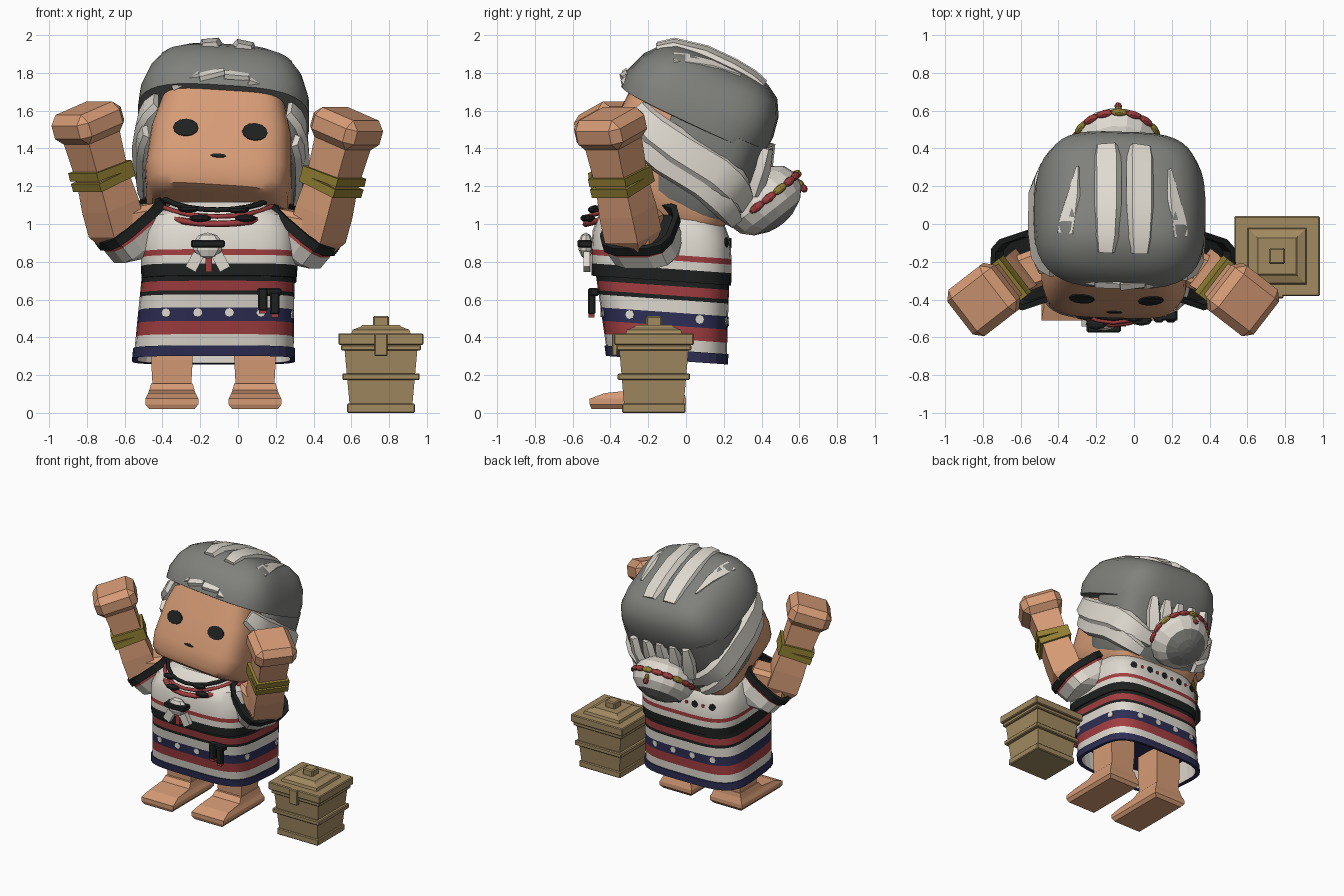
import bpy, bmesh
from math import sin, cos, pi, radians, copysign
from mathutils import Vector, Matrix

if "Cube" in bpy.data.objects:
    bpy.data.objects.remove(bpy.data.objects["Cube"])

# Materials
MATS = {}
for key, rgb in dict(skin=(213, 154, 117), white=(222, 217, 207), grey=(127, 127, 123),
                     tan=(160, 137, 97), red=(160, 64, 66), navy=(50, 50, 86),
                     black=(36, 38, 38), gold=(144, 126, 54)).items():
    col = [(c / 255) ** 2.2 for c in rgb] + [1]
    m = bpy.data.materials.new(key)
    m.use_nodes = True
    m.diffuse_color = col
    m.node_tree.nodes["Principled BSDF"].inputs["Base Color"].default_value = col
    MATS[key] = m

V = Vector


def finish(name, bm, mats, matrix=Matrix.Identity(4), smooth=False):
    bm.transform(matrix)
    bmesh.ops.recalc_face_normals(bm, faces=bm.faces)
    mesh = bpy.data.meshes.new(name)
    bm.to_mesh(mesh)
    bm.free()
    for k in mats:
        mesh.materials.append(MATS[k])
    ob = bpy.data.objects.new(name, mesh)
    bpy.context.collection.objects.link(ob)
    if smooth:
        bpy.ops.object.select_all(action='DESELECT')
        ob.select_set(True)
        bpy.context.view_layer.objects.active = ob
        bpy.ops.object.shade_smooth_by_angle(angle=radians(35))


def loft(name, rings, bands, matrix=Matrix.Identity(4), smooth=False, start=True, end=True):
    """Skin a list of rings; bands gives one colour, or one per gap."""
    bm = bmesh.new()
    bands = [bands] * (len(rings) - 1) if isinstance(bands, str) else bands
    mats = list(dict.fromkeys(bands))
    rows = [[bm.verts.new(p) for p in r] for r in rings]
    n = len(rows[0])
    for a, b, k in zip(rows, rows[1:], bands):
        for i in range(n):
            j = (i + 1) % n
            bm.faces.new((a[i], a[j], b[j], b[i])).material_index = mats.index(k)
    if start:
        bm.faces.new(rows[0]).material_index = mats.index(bands[0])
    if end:
        bm.faces.new(rows[-1]).material_index = mats.index(bands[-1])
    finish(name, bm, mats, matrix, smooth)


def oval(t, cx, cy, hx, hy, p):
    return (cx + hx * copysign(abs(cos(t)) ** p, cos(t)), cy + hy * copysign(abs(sin(t)) ** p, sin(t)))


def ring(cx, cy, hx, hy, z, n=32, p=0.5, slope=0.0):
    pts = [oval(2 * pi * (i + 0.5) / n, cx, cy, hx, hy, p) for i in range(n)]
    return [V((x, y, z - slope * (y + 0.12))) for x, y in pts]


def square(cx, cy, hx, hy, z):
    return ring(cx, cy, hx, hy, z, 4, 0)


def box(name, mat, size, matrix, bevel=0.0):
    bm = bmesh.new()
    bmesh.ops.create_cube(bm, size=1)
    bm.transform(Matrix.Diagonal((*size, 1)))
    if bevel:
        bmesh.ops.bevel(bm, geom=bm.edges[:], offset=bevel, segments=1, affect='EDGES')
    finish(name, bm, [mat], matrix)


def disc(name, mat, matrix, rx, ry, segs=12):
    bm = bmesh.new()
    bmesh.ops.create_cone(bm, cap_ends=True, segments=segs, radius1=1, radius2=1, depth=0.009)
    finish(name, bm, [mat], matrix @ Matrix.Diagonal((rx, ry, 1, 1)))


def bead(name, mat, matrix, sx, sy, sz):
    bm = bmesh.new()
    bmesh.ops.create_uvsphere(bm, u_segments=8, v_segments=5, radius=1)
    finish(name, bm, [mat], matrix @ Matrix.Diagonal((sx, sy, sz, 1)))


def at(*p):
    return Matrix.Translation(p)


def aim(p, d):
    return at(*p) @ V(d).to_track_quat('Z', 'Y').to_matrix().to_4x4()


SL = 0.07  # forward lean of the clothing


# Skirt: striped, open at the bottom, pale lining
def skirt_ring(z, grow=0.0):
    k = (z - 0.27) / 0.45
    return (-0.13 + 0.025 * k, -0.1 - 0.025 * k, 0.425 - 0.02 * k + grow, 0.315 + 0.04 * k + grow, z)


skirt = [(0.285, "navy"), (0.335, "white"), (0.395, "red"), (0.465, "navy"), (0.535, "white"),
         (0.603, "black"), (0.625, "red"), (0.675, "black"), (0.73, None)]
loft("skirt", [ring(*skirt_ring(z), slope=SL) for z, _ in skirt], [c for _, c in skirt[:-1]],
     smooth=True, start=False)
loft("skirt_hem", [ring(*skirt_ring(z, g), slope=SL) for z, g in
                   ((0.285, -0.02), (0.28, 0.008), (0.335, 0.008), (0.335, 0))],
     "navy", start=False, end=False)
loft("skirt_lining", [ring(*skirt_ring(z, g), slope=SL) for z, g in
                      ((0.285, -0.02), (0.45, -0.02), (0.46, -0.1))], ["white", "navy"], start=False)

# Shirt: black hem, red stripe, sloping shoulders
shirt = [(0.70, 0.41, 0.37, "black"), (0.765, 0.415, 0.372, "white"), (0.81, 0.415, 0.372, "red"),
         (0.84, 0.415, 0.372, "white"), (0.94, 0.41, 0.365, "white"), (1.03, 0.37, 0.33, "white"),
         (1.10, 0.25, 0.24, None)]
loft("shirt", [ring(-0.1, -0.13, hx, hy, z, slope=SL) for z, hx, hy, _ in shirt],
     [r[3] for r in shirt[:-1]], smooth=True)


# Dots on the skirt and the back of the shirt
def dot(name, mat, args, x, side, r):
    cx, cy, hx, hy, z = args
    c = (x - cx) / hx
    y = cy + side * hy * (1 - c ** 4) ** 0.25
    n = V((c ** 3 / hx, side * (1 - c ** 4) ** 0.75 / hy, 0))
    disc(name, mat, aim((x, y, z - SL * (y + 0.12)), n), r, r, 8)


for side in (-1, 1):
    for i in range(5):
        dot("skirt_dot", "white", skirt_ring(0.508), -0.38 + 0.167 * i, side, 0.024)
for i in range(9):
    dot("back_dot", "red" if i % 2 else "black", (-0.1, -0.13, 0.41, 0.366, 0.925),
        -0.38 + 0.07 * i, 1, 0.014 if i % 2 else 0.026)

# Arms, sleeves, legs: mirrored
CX = -0.11
for s, label in ((-1, "right"), (1, "left")):
    def P(off, y, z):
        return V((CX + s * off, y, z - 0.015 * s))

    # Sleeve with striped cuff
    n = V((s * 0.6, -0.2, 0.77))
    ends = [(P(0.25, -0.14, 0.90), 0.14), (P(0.39, -0.20, 0.89), 0.18), (P(0.435, -0.235, 0.955), 0.187),
            (P(0.445, -0.237, 0.97), 0.188), (P(0.445, -0.237, 0.97), 0.202),
            (P(0.475, -0.247, 1.01), 0.202), (P(0.475, -0.247, 1.01), 0.172), (P(0.44, -0.235, 0.975), 0.165)]
    rings = []
    for c, r in ends:
        fr = aim(c, n)
        rings.append([fr @ q for q in ring(0, 0, r, r, 0, 12, 0.6)])
    loft(label + "_sleeve", rings, ["white", "white", "red"] + ["black"] * 4)

    # Bent arm, bracelets and fist
    elbow, hand = P(0.53, -0.28, 0.95), P(0.685, -0.40, 1.52)
    d = hand - elbow
    box(label + "_upper_arm", "skin", (0.2, 0.2, 0.3),
        aim(P(0.45, -0.25, 0.975), P(0.53, -0.28, 0.96) - P(0.32, -0.2, 1.0)), 0.03)
    fr = aim(elbow, d)
    loft(label + "_forearm", [square(0, 0, h, h, z) for h, z in
                              ((0.08, -0.06), (0.11, 0.0), (0.11, 0.14), (0.10, 0.30), (0.11, 0.55))],
         "skin", fr)
    box(label + "_fist", "skin", (0.31, 0.31, 0.165), aim(hand, d), 0.045)
    for z, tilt in ((0.285, 0.04), (0.335, -0.04)):
        box(label + "_bracelet", "gold", (0.245, 0.245, 0.046),
            fr @ at(0, 0, z) @ Matrix.Rotation(tilt, 4, 'X'))

    # Leg and foot
    x = -0.13 + s * 0.22
    loft(label + "_leg", [square(x, -0.13, h, h, z) for h, z in ((0.10, 0.1), (0.11, 0.28), (0.11, 0.46))], "skin")
    loft(label + "_foot", [square(x, (a + b) / 2, h, (b - a) / 2, z) for z, h, a, b in
                           ((0.02, 0.12, -0.5, -0.02), (0.045, 0.14, -0.51, 0), (0.075, 0.14, -0.51, 0),
                            (0.105, 0.125, -0.43, -0.01), (0.12, 0.12, -0.28, -0.015),
                            (0.155, 0.11, -0.25, -0.02))], "skin")

# Head: tipped back, leaning a little to its left
H = at(-0.085, 0, 1.45) @ Matrix.Rotation(radians(-25), 4, 'X') @ Matrix.Rotation(0.07, 4, 'Y')
loft("head", [ring(0, 0, hx, hy, z, 40, 0.42) for z, hx, hy in
              ((-0.44, 0.29, 0.29), (-0.425, 0.34, 0.34), (-0.38, 0.375, 0.372), (-0.28, 0.39, 0.385),
               (-0.05, 0.375, 0.385), (0.18, 0.315, 0.375))], "skin", H, True)
FRONT = Matrix.Rotation(pi / 2, 4, 'X')
for s in (-1, 1):
    disc("eye", "black", H @ at(s * 0.183, -0.384, -0.125) @ Matrix.Rotation(s * 0.07, 4, 'Z') @ FRONT, 0.067, 0.05)
disc("mouth", "black", H @ at(0, -0.385, -0.277) @ FRONT, 0.042, 0.011, 8)

# Hair: cap flaring over the temples, and the layer behind the face
loft("hair_cap", [ring(0, cy, hx, hy, z + 0.0, 40, p) for z, hx, hy, cy, p in
                  ((0.11, 0.42, 0.39, -0.01, 0.64), (0.115, 0.455, 0.42, -0.01, 0.64),
                   (0.20, 0.45, 0.425, -0.01, 0.61), (0.31, 0.41, 0.395, 0, 0.56),
                   (0.39, 0.355, 0.34, 0.01, 0.55), (0.435, 0.28, 0.27, 0.01, 0.55),
                   (0.455, 0.16, 0.16, 0.01, 0.55))], "grey", H, True)
loft("back_hair", [ring(0, cy, hx, hy, z, p=0.58) for z, hx, hy, cy in
                   ((-0.38, 0.33, 0.22, 0.13), (-0.28, 0.40, 0.28, 0.12), (0.0, 0.435, 0.29, 0.12),
                    (0.15, 0.43, 0.28, 0.12))], "grey", H, True)


def strand(name, pts, widths, thick):
    """Faceted white lock of hair lying on the head."""
    pts = [V(p) for p in pts]
    rings = []
    for i, (p, w) in enumerate(zip(pts, widths)):
        t = (pts[min(i + 1, len(pts) - 1)] - pts[max(i - 1, 0)]).normalized()
        out = p - V((0, 0.05, -0.1))
        out = (out - t * out.dot(t)).normalized()
        side = t.cross(out)
        rings.append([p + side * (w * a) + out * (thick * b) for a, b in
                      ((-1, -0.5), (-0.7, 1), (0.7, 1), (1, -0.5))])
    loft(name, rings, "white", H, True)


def swept(name, s, t0, t1, hx, z0, z1, width):
    """Side lock wrapped round the head from temple to bun."""
    pts, widths = [], []
    for i in range(9):
        k = i / 8
        x, y = oval(radians(t0 + (t1 - t0) * k), 0, 0.04, hx, 0.39, 0.52)
        pts.append((s * x, y, z0 + (z1 - z0) * k))
        widths.append(width * (0.6 + 0.4 * sin(pi * k)))
    strand(name, pts, widths, 0.022)


for s in (-1, 1):
    swept("side_lock", s, -50, 80, 0.44, 0.06, -0.17, 0.1)
    swept("lower_lock", s, -30, 70, 0.425, -0.09, -0.27, 0.075)
    strand("top_lock", [(s * 0.09, y, z) for y, z in
           ((-0.34, 0.375), (-0.27, 0.43), (-0.1, 0.465), (0.06, 0.465), (0.18, 0.452), (0.25, 0.43))],
           (0.05, 0.065, 0.075, 0.075, 0.075, 0.065), 0.024)
    strand("outer_top_lock", [(s * x, y, z) for x, y, z in
           ((0.30, -0.24, 0.375), (0.29, -0.17, 0.40), (0.265, -0.04, 0.43), (0.24, 0.12, 0.437))],
           (0.06, 0.06, 0.04, 0.008), 0.018)
# Fringe along the front edge of the cap
fringe = [(-0.27, 0.125), (-0.13, 0.165), (0, 0.18), (0.13, 0.165), (0.27, 0.125)]
for (a, b), (c, e) in zip(fringe, fringe[1:]):
    strand("fringe_lock", [(a, -0.44 + a * a, b - 0.008), (c, -0.44 + c * c, e + 0.008)],
           (0.03, 0.02), 0.016)
for i in range(-2, 3):
    strand("back_lock", [(i * 0.115, 0.405, 0.15), (i * 0.115, 0.435, 0.04), (i * 0.1, 0.45, -0.1)],
           (0.03, 0.052, 0.055), 0.03)

# Bun with a garland on its outer side
B = H @ at(0, 0.51, -0.12) @ Matrix.Rotation(radians(-117), 4, 'X')
loft("bun", [ring(0, 0, 0.235 * cos(a), 0.225 * cos(a), 0.16 * sin(a), 16, 1) for a in
             (-1.4, -1.0, -0.5, 0, 0.4, 0.8, 1.2, 1.45)], ["white"] * 5 + ["grey"] * 2, B)
for i in range(11):
    fr = B @ Matrix.Rotation(0.16 - i * 0.346, 4, 'Z') @ at(0.228, 0, 0)
    bead("garland_bead", "gold" if i % 3 == 2 else "red", fr, 0.02, 0.05, 0.022)
for z, mat in ((0.05, "gold"), (0.08, "red")):
    bead("garland_drop", mat, B @ at(0, -0.205, z), 0.02, 0.02, 0.025)

# Neck cords and collar beads
for name, mat, dz, r, grow in (("red_cord", "red", 0, 0.018, 0.02), ("upper_red_cord", "red", 0.04, 0.013, 0.01),
                               ("black_cord", "black", 0.075, 0.014, -0.01)):
    cu = bpy.data.curves.new(name, 'CURVE')
    cu.dimensions = '3D'
    cu.bevel_depth, cu.bevel_resolution = r, 1
    sp = cu.splines.new('POLY')
    sp.points.add(23)
    for i, q in enumerate(sp.points):
        t = 2 * pi * i / 24
        q.co = (CX + (0.32 + grow) * cos(t), -0.17 + (0.34 + grow) * sin(t), 1.10 + dz + 0.1 * sin(t), 1)
    sp.use_cyclic_u = True
    cu.materials.append(MATS[mat])
    bpy.context.collection.objects.link(bpy.data.objects.new(name, cu))
for x, y, z in ((-0.26, -0.48, 1.08), (0.0, -0.49, 1.075), (-0.2, -0.53, 1.03), (0.04, -0.51, 1.03)):
    bead("collar_bead", "black", at(x, y, z), 0.06, 0.03, 0.02)

# Chest ornament
bead("chest_ball", "white", at(-0.16, -0.53, 0.885), 0.08, 0.04, 0.07)
box("chest_band", "black", (0.18, 0.08, 0.04), at(-0.16, -0.535, 0.895), 0.008)
box("chest_tie", "red", (0.035, 0.03, 0.09), at(-0.155, -0.52, 0.79))
for s in (-1, 1):
    box("chest_tail", "white", (0.06, 0.035, 0.09),
        at(-0.16 + s * 0.07, -0.525, 0.80) @ Matrix.Rotation(-s * 0.5, 4, 'Y'))

# Belt tassels
box("tassel_knot", "black", (0.13, 0.05, 0.04), at(0.165, -0.485, 0.64), 0.008)
for x, z in ((0.13, 0.6), (0.195, 0.58)):
    box("tassel", "black", (0.05, 0.04, 0.12), at(x, -0.5, z), 0.008)
    box("tassel_tip", "red", (0.04, 0.03, 0.03), at(x, -0.5, z - 0.06))

# Basket: tapered body, rims, stepped lid
BX, BY = 0.757, -0.17
loft("basket_body", [square(BX, BY, h, h * 0.95, z) for h, z in ((0.165, 0.03), (0.195, 0.36))], "tan")
for name, h, z, t in (("base", 0.18, 0.025, 0.05), ("middle_band", 0.205, 0.192, 0.035),
                      ("rim", 0.212, 0.345, 0.03), ("lid", 0.226, 0.39, 0.06)):
    box("basket_" + name, "tan", (2 * h, 1.87 * h, t), at(BX, BY, z), 0.006)
loft("basket_lid_top", [square(BX, BY, h, h * 0.95, z) for h, z in
                        ((0.16, 0.41), (0.15, 0.44), (0.11, 0.455), (0.10, 0.465))], "tan")
box("basket_knob", "tan", (0.085, 0.085, 0.07), at(BX, BY, 0.478), 0.008)
box("basket_latch", "tan", (0.07, 0.03, 0.12), at(BX, BY - 0.208, 0.36), 0.006)
